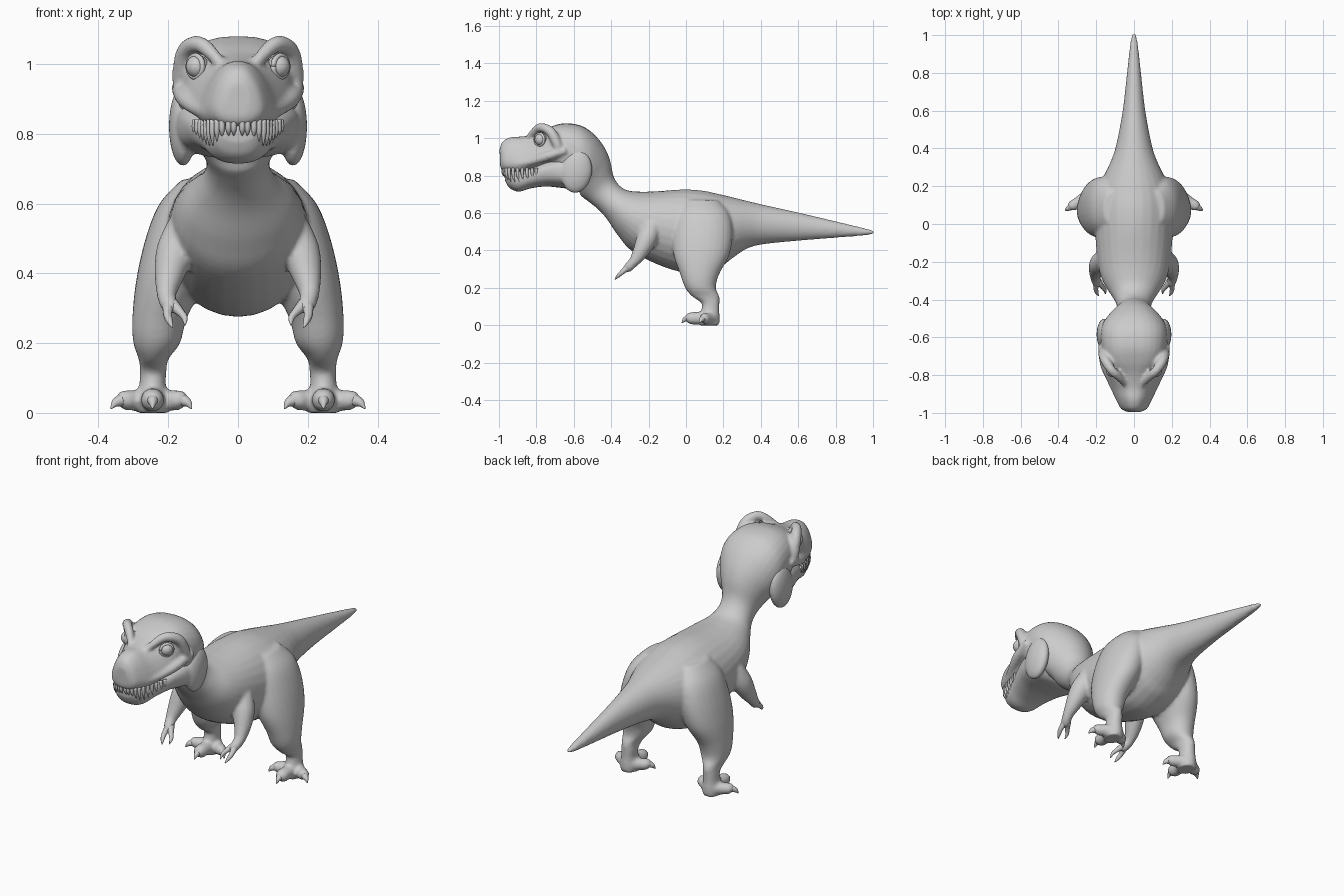
import bpy, bmesh, math
from mathutils import Vector, Matrix


def spline(rows, n=5):
    """Catmull-Rom refinement of rows of numbers."""
    out = []
    for i in range(len(rows) - 1):
        a, b, c, d = rows[max(i - 1, 0)], rows[i], rows[i + 1], rows[min(i + 2, len(rows) - 1)]
        for k in range(n):
            t = k / n
            out.append([0.5 * (2*q + (r-p)*t + (2*p-5*q+4*r-s)*t*t + (3*q-p-3*r+s)*t**3)
                        for p, q, r, s in zip(a, b, c, d)])
    return out + [list(rows[-1])]


def skin(bm, rings):
    vs = [[bm.verts.new(p) for p in ring] for ring in rings]
    n = len(vs[0])
    for a, b in zip(vs, vs[1:]):
        for i in range(n):
            bm.faces.new((a[i], a[(i+1) % n], b[(i+1) % n], b[i]))
    bm.faces.new(vs[0])
    bm.faces.new(vs[-1])


def ring(c, u, v, p=2.0, taper=0.0, n=28):
    pts = []
    for i in range(n):
        a = 2 * math.pi * i / n
        x = math.copysign(abs(math.cos(a)) ** (2/p), math.cos(a))
        z = math.copysign(abs(math.sin(a)) ** (2/p), math.sin(a))
        pts.append(c + u * x * (1 - taper * z) + v * z)
    return pts


def profile(bm, rows):
    """Rows: top y, top z, bottom y, bottom z, half width, squareness, taper."""
    rings = []
    for yt, zt, yb, zb, w, p, t in spline(rows):
        top, bot = Vector((0, yt, zt)), Vector((0, yb, zb))
        rings.append(ring((top + bot) / 2, Vector((max(w, .004), 0, 0)), (top - bot) / 2, p, t))
    skin(bm, rings)


def tube(bm, pts, s=1, n=14, steps=5):
    """Points: x, y, z, radius."""
    rows = spline(pts, steps)
    P = [Vector((r[0] * s, r[1], r[2])) for r in rows]
    d = (P[-1] - P[0]).normalized()
    ref = Vector((1, 0, 0)) if abs(d.x) < .6 else Vector((0, 0, 1))
    rings = []
    for i, r in enumerate(rows):
        t = (P[min(i+1, len(P)-1)] - P[max(i-1, 0)]).normalized()
        u = t.cross(ref).normalized()
        rad = max(r[3], .0015)
        rings.append(ring(P[i], u * rad, t.cross(u) * rad, n=n))
    skin(bm, rings)


def ball(bm, c, r, rot=0):
    m = Matrix.Translation(c) @ Matrix.Rotation(rot, 4, 'X') @ Matrix.Diagonal((*r, 1))
    bmesh.ops.create_uvsphere(bm, u_segments=28, v_segments=18, radius=1, matrix=m)


def finish(bm, name, voxel=0, smooth=5):
    bmesh.ops.recalc_face_normals(bm, faces=bm.faces)
    for f in bm.faces:
        f.smooth = True
    me = bpy.data.meshes.new(name)
    bm.to_mesh(me)
    bm.free()
    ob = bpy.data.objects.new(name, me)
    bpy.context.collection.objects.link(ob)
    if voxel:
        m = ob.modifiers.new("blend", 'REMESH')
        m.mode, m.voxel_size, m.use_smooth_shade = 'VOXEL', voxel, True
        m = ob.modifiers.new("soften", 'SMOOTH')
        m.factor, m.iterations = .5, smooth
    return ob


# Head and neck, then torso and tail
skull = [(-.997, .945, -.993, .845, .035, 2.4, .2), (-.978, .985, -.978, .825, .065, 2.4, .3),
         (-.93, 1.007, -.93, .815, .087, 2.6, .35), (-.87, 1.01, -.87, .812, .107, 2.6, .35),
         (-.8, 1.03, -.8, .835, .13, 2.6, .3), (-.73, 1.06, -.73, .85, .152, 2.6, .1),
         (-.65, 1.08, -.66, .80, .172, 2.5, .05), (-.56, 1.067, -.6, .75, .177, 2.4, 0),
         (-.49, 1.02, -.58, .73, .167, 2.2, 0), (-.435, .95, -.57, .71, .142, 2, 0),
         (-.405, .88, -.56, .69, .115, 2, 0)]
torso = [(-.388, .80, -.52, .66, .092), (-.36, .752, -.47, .62, .095), (-.315, .722, -.425, .57, .12),
         (-.24, .714, -.36, .475, .165), (-.15, .717, -.28, .39, .19), (-.02, .726, -.1, .305, .205),
         (.08, .721, .06, .275, .21), (.17, .703, .18, .31, .195), (.26, .682, .25, .36, .16),
         (.34, .662, .33, .412, .122), (.42, .643, .42, .434, .094), (.6, .603, .6, .452, .06),
         (.8, .556, .8, .468, .037), (.95, .52, .95, .48, .021), (1.005, .506, 1.005, .488, .01)]
bm = bmesh.new()
profile(bm, skull + [r + (2, 0) for r in torso])

# Legs: z, x, y, x radius, y radius
leg = [(.67, .11, .08, .05, .09), (.60, .14, .09, .085, .14), (.50, .165, .09, .10, .16),
       (.38, .195, .083, .097, .15), (.27, .225, .073, .078, .103), (.20, .233, .078, .067, .082),
       (.155, .242, .105, .043, .073), (.12, .243, .13, .038, .049), (.08, .245, .13, .038, .048),
       (.035, .245, .125, .045, .055), (0, .245, .125, .043, .052)]
toes = [[(.245, .13, .04, .035), (.245, .06, .038, .034), (.245, .02, .036, .032), (.245, .0, .03, .018)],
        [(.255, .14, .038, .035), (.295, .115, .036, .03), (.328, .095, .036, .028), (.342, .085, .03, .014)],
        [(.235, .14, .038, .035), (.195, .115, .036, .03), (.165, .095, .036, .028), (.15, .085, .03, .014)]]
arm = [(.15, -.18, .53, .055), (.18, -.21, .46, .056), (.198, -.245, .39, .042),
       (.205, -.28, .338, .028), (.196, -.31, .308, .025), (.188, -.328, .29, .014)]
brow = [(.045, -.85, .995, .014), (.085, -.805, 1.04, .022), (.118, -.775, 1.058, .024),
        (.15, -.725, 1.035, .027), (.163, -.69, .97, .026), (.165, -.68, .91, .018)]
cheek = [(.085, -.92, .86, .015), (.12, -.83, .875, .022), (.155, -.74, .905, .026), (.172, -.64, .935, .02)]
for s in (1, -1):
    skin(bm, [ring(Vector((x * s, y, z)), Vector((rx, 0, 0)), Vector((0, ry, 0)), 2.1)
              for z, x, y, rx, ry in spline(leg)])
    for t in toes:
        tube(bm, t, s)
    for part in (arm, brow, cheek):
        tube(bm, part, s)
finish(bm, "body", .0085)

# Lower jaw with the heavy muscle pads at its back corners
bm = bmesh.new()
profile(bm, [(-.972, .82, -.968, .775, .045, 2.3, 0), (-.945, .835, -.945, .735, .07, 2.4, -.1),
             (-.895, .84, -.895, .714, .092, 2.4, -.1), (-.83, .852, -.83, .732, .116, 2.5, -.1),
             (-.75, .88, -.75, .742, .148, 2.6, -.08), (-.67, .91, -.67, .735, .175, 2.6, 0),
             (-.6, .91, -.6, .73, .18, 2.5, 0), (-.56, .87, -.56, .76, .15, 2.3, 0)])
for s in (1, -1):
    ball(bm, (.158 * s, -.585, .822), (.04, .083, .115), -.15)
finish(bm, "lower_jaw", .008, 4)

# Upper teeth along the lip
bm = bmesh.new()
lip = spline([(.012, -.978, .03), (.045, -.97, .035), (.072, -.945, .058), (.09, -.9, .055),
              (.106, -.85, .045), (.122, -.80, .03)], 2)
for s in (1, -1):
    for x, y, h in lip:
        tube(bm, [(x, y, .84, .009), (x * 1.02, y, .825 - h * .4, .008),
                  (x, y + .008, .825 - h, .0015)], s, 8, 3)
finish(bm, "teeth")

# Claws on toes and fingers
bm = bmesh.new()
claws = [[(.245, .01, .038, .018), (.245, -.008, .03, .012), (.245, -.022, .012, .002)],
         [(.335, .09, .036, .018), (.352, .08, .028, .012), (.364, .072, .012, .002)],
         [(.158, .09, .036, .018), (.143, .08, .028, .012), (.133, .072, .012, .002)],
         [(.198, -.305, .315, .02), (.202, -.34, .285, .013), (.197, -.362, .265, .01), (.188, -.38, .245, .002)],
         [(.19, -.305, .312, .02), (.165, -.335, .288, .012), (.153, -.352, .272, .009), (.152, -.37, .252, .002)]]
for s in (1, -1):
    for c in claws:
        tube(bm, c, s, 10, 4)
finish(bm, "claws")

# Eyeballs
bm = bmesh.new()
for s in (1, -1):
    ball(bm, (.116 * s, -.776, .993), (.033, .033, .033))
finish(bm, "eyes")

# Eyelids and nostril rims: small rings facing outward
bm = bmesh.new()
for s in (1, -1):
    for c, d, r, thick in (((.122, -.783, .993), (.75, -.66, 0), .031, .008),
                           ((.048, -.967, .935), (.6, -.8, .15), .014, .006)):
        d = Vector((d[0] * s, d[1], d[2])).normalized()
        u = d.cross(Vector((0, 0, 1))).normalized()
        v = u.cross(d)
        c = Vector((c[0] * s, c[1], c[2]))
        loop = []
        for i in range(25):
            a = 2 * math.pi * i / 24
            o = u * math.cos(a) + v * math.sin(a)
            loop.append(ring(c + o * r, o * thick, d * thick, n=8))
        skin(bm, loop)
finish(bm, "eyelids_and_nostrils")
